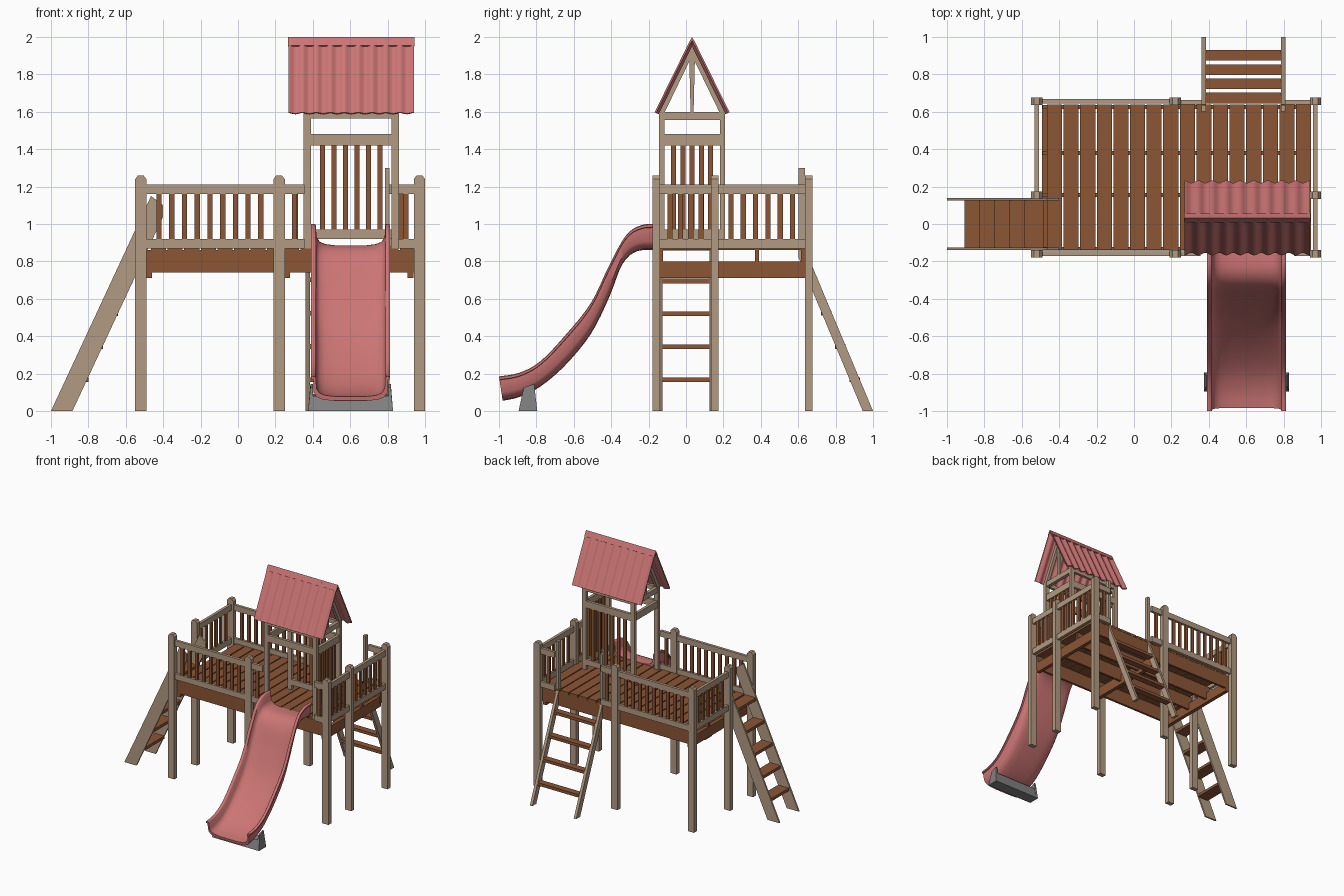
import bpy, bmesh, math
from mathutils import Vector

if "Cube" in bpy.data.objects:
    bpy.data.objects.remove(bpy.data.objects["Cube"])


def material(name, rgb):
    m = bpy.data.materials.new(name)
    m.diffuse_color = (*rgb, 1)
    m.use_nodes = True
    m.node_tree.nodes["Principled BSDF"].inputs["Base Color"].default_value = m.diffuse_color
    return m


TAN = material("pale wood", (0.445, 0.328, 0.225))
BROWN = material("brown wood", (0.258, 0.092, 0.036))
RED = material("red plastic", (0.60, 0.18, 0.175))
GREY = material("grey", (0.22, 0.22, 0.22))


def finish(name, bm, mat, smooth=None):
    bmesh.ops.recalc_face_normals(bm, faces=bm.faces)
    me = bpy.data.meshes.new(name)
    bm.to_mesh(me)
    bm.free()
    ob = bpy.data.objects.new(name, me)
    bpy.context.collection.objects.link(ob)
    me.materials.append(mat)
    if smooth:
        bpy.context.view_layer.objects.active = ob
        ob.select_set(True)
        bpy.ops.object.shade_smooth_by_angle(angle=math.radians(smooth))
        ob.select_set(False)
    return ob


def boxes(name, items, mat):
    """One object from boxes (x0, x1, y0, y1, z0, z1)."""
    bm = bmesh.new()
    for x0, x1, y0, y1, z0, z1 in items:
        r = bmesh.ops.create_cube(bm, size=1)
        for v in r["verts"]:
            v.co = Vector(((x0 + x1) / 2 + v.co.x * (x1 - x0),
                           (y0 + y1) / 2 + v.co.y * (y1 - y0),
                           (z0 + z1) / 2 + v.co.z * (z1 - z0)))
    return finish(name, bm, mat)


def prism(name, pts, axis, a, b, mat):
    """Extrude a side profile (p, z) along x or y from a to b."""
    bm = bmesh.new()
    rings = []
    for t in (a, b):
        rings.append([bm.verts.new((t, p, z) if axis == "x" else (p, t, z)) for p, z in pts])
    n = len(pts)
    bm.faces.new(rings[0])
    bm.faces.new(rings[1])
    for i in range(n):
        j = (i + 1) % n
        bm.faces.new((rings[0][i], rings[0][j], rings[1][j], rings[1][i]))
    return finish(name, bm, mat)


# main posts with eased tops
for x, y in [(-.52, -.16), (.22, -.16), (.97, -.16), (-.52, .155), (.97, .155),
             (-.52, .655), (.22, .655), (.97, .655)]:
    prism("post", [(x - .03, 0), (x + .03, 0), (x + .03, 1.24), (x + .015, 1.26),
                   (x - .015, 1.26), (x - .03, 1.24)], "y", y - .02, y + .02, TAN)

# deck planks, joists and cross beams
pitch = 1.42 / 16
boxes("deck_planks", [(-.465 + i * pitch, -.465 + (i + 1) * pitch - .008, -.14, .638, .86, .88)
                      for i in range(16)], BROWN)
boxes("deck_joists", [(-.49, .94, y - .01, y + .01, .74, .86) for y in (-.132, .155, .38, .626)], BROWN)
boxes("cross_beams", [(x - .016, x + .016, -.14, .636, .71, .80) for x in (-.475, .263, .922)], BROWN)


# railing panel along x or y: two rails and evenly spaced balusters
def railing(name, axis, a, b, c, count, lo=(.87, .92), hi=(1.16, 1.21), w=.028, t=.012):
    def bar(p0, p1, half, z0, z1):
        return (p0, p1, c - half, c + half, z0, z1) if axis == "x" else (c - half, c + half, p0, p1, z0, z1)
    rails = [bar(a, b, t, *hi)]
    if lo:
        rails.append(bar(a, b, t, *lo))
    boxes(name + "_rails", rails, TAN)
    if count:
        step = (b - a) / (count + 1)
        boxes(name + "_balusters",
              [bar(a + step * (i + 1) - w / 2, a + step * (i + 1) + w / 2, .008, lo[1], hi[0])
               for i in range(count)], BROWN)


railing("front_railing", "x", -.49, .19, -.16, 9)
railing("front_middle_railing", "x", .25, .355, -.16, 1)
railing("front_right_railing", "x", .855, .94, -.16, 1)
railing("back_railing", "x", -.49, .19, .655, 9)
railing("back_middle_railing", "x", .25, .362, .65, 1)
railing("back_right_railing", "x", .808, .94, .65, 1)
railing("left_railing", "y", .175, .635, -.52, 6)
railing("right_railing", "y", .175, .635, .97, 6)
railing("right_front_railing", "y", -.14, .135, .97, 4)

# tower posts and panels
boxes("tower_posts", [(x - .02, x + .02, y - .014, y + .014, .87, 1.6)
                      for x in (.37, .84) for y in (-.13, .195)], TAN)
lo, hi = (.92, .97), (1.42, 1.48)
railing("tower_back", "x", .39, .82, .195, 6, lo, hi, .026)
railing("tower_right", "y", -.116, .181, .84, 5, lo, hi, .026)
railing("tower_front", "x", .39, .82, -.13, 0, None, hi)
railing("tower_left", "y", -.116, .181, .37, 0, None, hi)
boxes("tower_top_plates", [(.355, .385, -.116, .181, 1.555, 1.6), (.825, .855, -.116, .181, 1.555, 1.6),
                           (.39, .82, -.142, -.118, 1.565, 1.6), (.39, .82, .183, .207, 1.565, 1.6)], TAN)

# gable rafters and king posts
RY = .0325
for x in (.37, .84):
    for s in (-1, 1):
        prism("rafter", [(RY + s * .177, 1.6), (RY + s * .145, 1.6), (RY, 1.90), (RY, 1.965)],
              "x", x - .014, x + .014, TAN)
    prism("king_post", [(RY - .008, 1.6), (RY + .008, 1.6), (RY + .016, 1.92), (RY - .016, 1.92)],
          "x", x - .01, x + .01, TAN)

# corrugated roof sheets
X0, X1, WAVES, SEG = .27, .94, 9, 8
for s, side in ((-1, "front"), (1, "back")):
    bm = bmesh.new()
    top, eave = Vector((0, RY, 1.978)), Vector((0, RY + s * .19, 1.592))
    d = (eave - top).normalized()
    nrm = Vector((0, -d.z * s, d.y * s))
    n = WAVES * SEG
    layers = []
    for off in (.004, -.005):
        rows = []
        for p in (top, eave):
            row = []
            for i in range(n + 1):
                h = .0075 * math.cos(2 * math.pi * i / SEG) + off
                co = p + nrm * h
                row.append(bm.verts.new((X0 + (X1 - X0) * i / n, co.y, co.z)))
            rows.append(row)
        layers.append(rows)
    (a, b), (c, e) = layers
    for i in range(n):
        for p, q in ((a, b), (b, e), (e, c), (c, a)):
            bm.faces.new((p[i], p[i + 1], q[i + 1], q[i]))
    for i in (0, n):
        bm.faces.new((a[i], b[i], e[i], c[i]))
    finish("roof_sheet_" + side, bm, RED, 40)
prism("ridge_cap", [(RY, 2.0), (RY + .024, 1.955), (RY + .016, 1.95), (RY, 1.98),
                    (RY - .016, 1.95), (RY - .024, 1.955)], "x", .267, .943, RED)

# side stairs on the left
for y in (-.133, .133):
    prism("stair_stringer", [(-1, 0), (-.885, 0), (-.40, 1.04), (-.40, 1.10), (-.465, 1.15)],
          "y", y - .007, y + .007, TAN)
boxes("stair_treads", [(-.905 + i * .079, -.80 + i * .079, -.126, .126, .155 + i * .176, .18 + i * .176)
                       for i in range(5)], BROWN)

# back ladder with upright hand grips
for x in (.373, .797):
    prism("ladder_rail", [(.945, 0), (1, 0), (.635, .87), (.635, 1.3), (.602, 1.3), (.602, .82)],
          "x", x - .012, x + .012, TAN)
boxes("ladder_rungs", [(.385, .785, .873 - i * .076, .93 - i * .076, .155 + i * .178, .18 + i * .178)
                       for i in range(4)], BROWN)

# slide: U section swept between an underside path and a rim path
path = [((-.14, .86), (-.14, 1.0)), ((-.26, .855), (-.235, .995)), ((-.34, .785), (-.32, .94)),
        ((-.41, .61), (-.41, .78)), ((-.51, .41), (-.51, .575)), ((-.65, .24), (-.65, .40)),
        ((-.78, .13), (-.78, .265)), ((-.89, .075), (-.89, .205)), ((-.98, .055), (-1.0, .185))]
stations = [Vector((*b, *t)) for b, t in path]


def catmull(p, i, u):
    p0, p1, p2, p3 = (p[min(max(k, 0), len(p) - 1)] for k in (i - 1, i, i + 1, i + 2))
    return .5 * (2 * p1 + (p2 - p0) * u + (2 * p0 - 5 * p1 + 4 * p2 - p3) * u * u
                 + (3 * p1 - p0 - 3 * p2 + p3) * u ** 3)


smooth = [catmull(stations, i, k / 4) for i in range(len(stations) - 1) for k in range(4)] + [stations[-1]]
half = [(.09, 0), (.145, .04), (.18, .15), (.197, .34), (.199, .85), (.212, .87), (.212, .97),
        (.205, 1), (.192, 1), (.186, .95), (.182, .5), (.165, .31), (.135, .22), (.08, .17)]
section = half + [(-u, h) for u, h in reversed(half)]
bm = bmesh.new()
rings = []
for s in smooth:
    B, T = Vector((s[0], s[1])), Vector((s[2], s[3]))
    ring = []
    for u, h in section:
        q = B.lerp(T, h)
        ring.append(bm.verts.new((.602 + u, q.x, q.y)))
    rings.append(ring)
m = len(section)
for r0, r1 in zip(rings, rings[1:]):
    for i in range(m):
        j = (i + 1) % m
        bm.faces.new((r0[i], r0[j], r1[j], r1[i]))
nh = len(half)
for ring in (rings[0], rings[-1]):
    for i in range(nh - 1):   # end caps, outer point paired with the inner one
        k = nh - 1 - i
        if i < k - 1:
            for idx in ((i, i + 1, k - 1, k), (m - 1 - i, m - 2 - i, m - k, m - 1 - k)):
                bm.faces.new([ring[x] for x in idx])
    bm.faces.new((ring[0], ring[nh - 1], ring[nh], ring[m - 1]))
finish("slide", bm, RED, 50)

# slide foot: tapered block with two cheeks beside the chute
prism("slide_foot", [(-.895, 0), (-.795, 0), (-.81, .09), (-.87, .08)], "x", .40, .804, GREY)
for x0, x1, lean in ((.375, .40, .012), (.804, .829, -.012)):
    ob = prism("slide_foot_cheek", [(-.895, 0), (-.795, 0), (-.812, .145), (-.868, .125)], "x", x0, x1, GREY)
    for v in ob.data.vertices:
        if v.co.z > .05:
            v.co.x += lean if abs(v.co.x - .602) > .21 else 0
